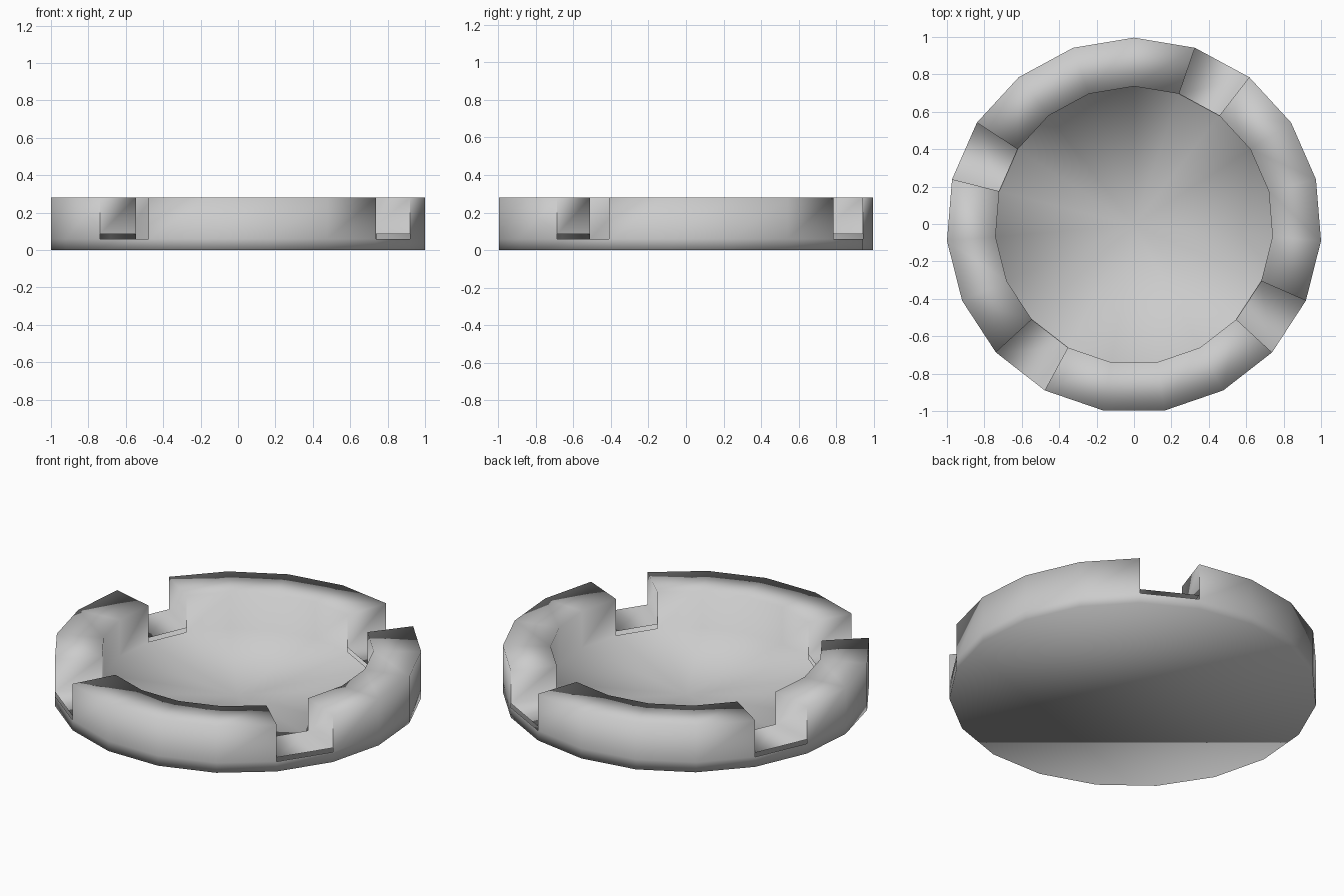
import bpy, bmesh, math

if "Cube" in bpy.data.objects:
    bpy.data.objects.remove(bpy.data.objects["Cube"])

N = 19
R_OUT, R_IN = 1.0034, 0.743
Z_LIP, Z_FLOOR, Z_TOP = 0.06, 0.085, 0.28
Y_SHIFT = -0.007
NOTCHES = {3, 7, 12, 17}          # sectors left open, counted anticlockwise from the back

bm = bmesh.new()
cache = {}


def v(r, i, z):
    """Shared vertex on ring r, corner i, height z."""
    key = (r, i % N, z)
    if key not in cache:
        a = math.pi / 2 + 2 * math.pi * (i % N) / N
        cache[key] = bm.verts.new((r * math.cos(a), r * math.sin(a) + Y_SHIFT, z))
    return cache[key]


def face(*pts):
    f = bm.faces.new([v(*p) for p in pts])
    f.smooth = True


dish_centre = bm.verts.new((0, Y_SHIFT, 0.001))
O, I = R_OUT, R_IN

for i in range(N):
    j = i + 1
    # low outer band
    face((O, i, 0), (O, j, 0), (O, j, Z_LIP), (O, i, Z_LIP))
    # shallow conical dish
    bm.faces.new((v(I, i, Z_LIP), v(I, j, Z_LIP), dish_centre)).smooth = True
    if i in NOTCHES:
        # notch floor and its two side walls
        face((O, i, Z_FLOOR), (O, j, Z_FLOOR), (I, j, Z_FLOOR), (I, i, Z_FLOOR))
        face((O, i, Z_FLOOR), (I, i, Z_FLOOR), (I, i, Z_TOP), (O, i, Z_TOP))
        face((O, j, Z_TOP), (I, j, Z_TOP), (I, j, Z_FLOOR), (O, j, Z_FLOOR))
    else:
        # raised rim: outside, top, inside
        face((O, i, Z_LIP), (O, j, Z_LIP), (O, j, Z_TOP), (O, i, Z_TOP))
        face((O, i, Z_TOP), (O, j, Z_TOP), (I, j, Z_TOP), (I, i, Z_TOP))
        face((I, j, Z_LIP), (I, i, Z_LIP), (I, i, Z_TOP), (I, j, Z_TOP))

# flat underside
face(*[(O, i, 0) for i in reversed(range(N))])

# hard edges everywhere except where the dish blends into the inner wall
for e in bm.edges:
    if len(e.link_faces) == 2 and e.calc_face_angle() > math.radians(30):
        dish_rim = all(abs(w.co.z - Z_LIP) < 1e-4 for w in e.verts)
        e.smooth = dish_rim

mesh = bpy.data.meshes.new("notched_dish")
bm.to_mesh(mesh)
bm.free()
dish = bpy.data.objects.new("notched_dish", mesh)
bpy.context.collection.objects.link(dish)
